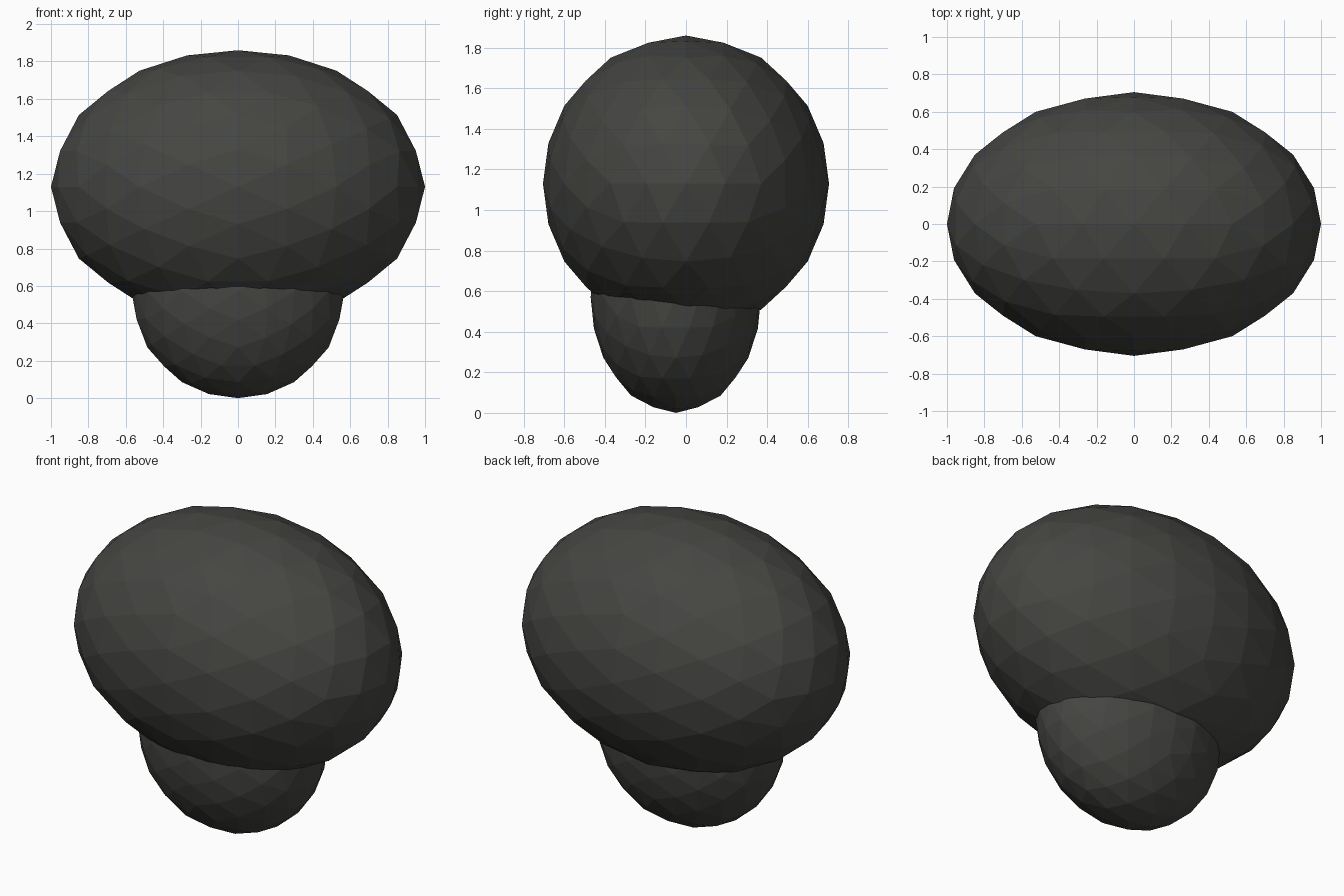
import bpy, bmesh
from mathutils import Vector

if "Cube" in bpy.data.objects:
    bpy.data.objects.remove(bpy.data.objects["Cube"])

dark = bpy.data.materials.new("dark_grey")
dark.diffuse_color = (0.06, 0.06, 0.055, 1)
dark.use_nodes = True
dark.node_tree.nodes["Principled BSDF"].inputs["Base Color"].default_value = dark.diffuse_color


def faceted_ellipsoid(name, centre, radii):
    """Icosahedron with edges across the axes, split twice onto a sphere, then stretched."""
    bm = bmesh.new()
    short, long = 0.5257, 0.8507
    for s in (-short, short):
        for l in (-long, long):
            for co in ((s, 0, l), (0, l, s), (l, s, 0)):
                bm.verts.new(co)
    bmesh.ops.convex_hull(bm, input=bm.verts[:])
    for _ in range(2):
        bmesh.ops.subdivide_edges(bm, edges=bm.edges[:], cuts=1, use_grid_fill=True)
        for v in bm.verts:
            v.co.normalize()
    for v in bm.verts:
        v.co = v.co * 1.0
    bmesh.ops.scale(bm, vec=Vector(radii), verts=bm.verts[:])
    bmesh.ops.recalc_face_normals(bm, faces=bm.faces[:])
    mesh = bpy.data.meshes.new(name)
    bm.to_mesh(mesh)
    bm.free()
    mesh.materials.append(dark)
    obj = bpy.data.objects.new(name, mesh)
    obj.location = centre
    bpy.context.collection.objects.link(obj)
    return obj


# Large upper mass
faceted_ellipsoid("upper_mass", (0, 0, 1.13), (1.0, 0.705, 0.73))
# Smaller lower mass, set slightly forward
faceted_ellipsoid("lower_mass", (0, -0.05, 0.572), (0.57, 0.42, 0.572))
